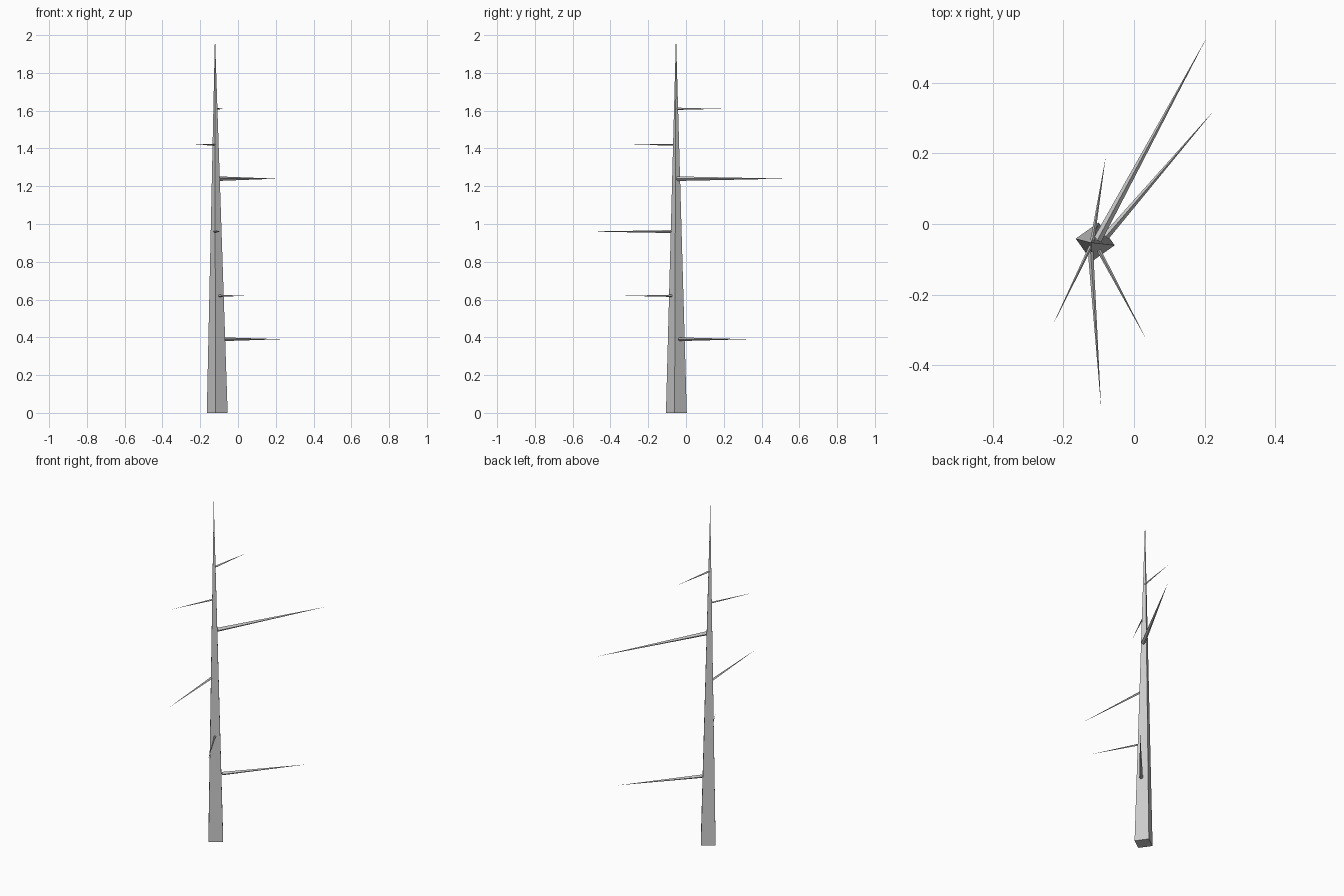
import bpy
from mathutils import Vector

if "Cube" in bpy.data.objects:
    bpy.data.objects.remove(bpy.data.objects["Cube"])

SIDES = 4


def spike(name, start, tip, radius, turn=0.0):
    """Four-sided tapered spike with a capped base and a pointed tip."""
    start, tip = Vector(start), Vector(tip)
    axis = (tip - start).normalized()
    # Cross-section axes: fixed for the upright trunk, level/vertical for branches
    u = Vector((1, 0, 0)) if abs(axis.z) > 0.9 else axis.cross(Vector((0, 0, 1))).normalized()
    v = axis.cross(u).normalized()
    from math import cos, sin, tau
    ring = [start + radius * (u * cos(turn + tau * i / SIDES) + v * sin(turn + tau * i / SIDES))
            for i in range(SIDES)]
    faces = [(i, (i + 1) % SIDES, SIDES) for i in range(SIDES)]
    faces.append(tuple(reversed(range(SIDES))))
    mesh = bpy.data.meshes.new(name)
    mesh.from_pydata([p[:] for p in ring + [tip]], [], faces)
    mesh.update()
    obj = bpy.data.objects.new(name, mesh)
    bpy.context.collection.objects.link(obj)
    return obj


# Trunk, leaning very slightly to the left
spike("trunk", (-0.110, -0.051, 0), (-0.122, -0.053, 2.0), 0.056, turn=-0.17)

# Bare branches: height, base xy, tip xy, base radius
branches = [
    (0.39, (-0.080, -0.036), (0.227, 0.322), 0.010),
    (0.62, (-0.102, -0.070), (0.034, -0.326), 0.006),
    (0.96, (-0.124, -0.065), (-0.093, -0.525), 0.008),
    (1.24, (-0.104, -0.046), (0.207, 0.530), 0.012),
    (1.42, (-0.122, -0.062), (-0.233, -0.292), 0.005),
    (1.61, (-0.118, -0.047), (-0.080, 0.192), 0.006),
]
for i, (z, base, tip, r) in enumerate(branches, 1):
    spike(f"branch_{i}", (*base, z), (*tip, z), r)
